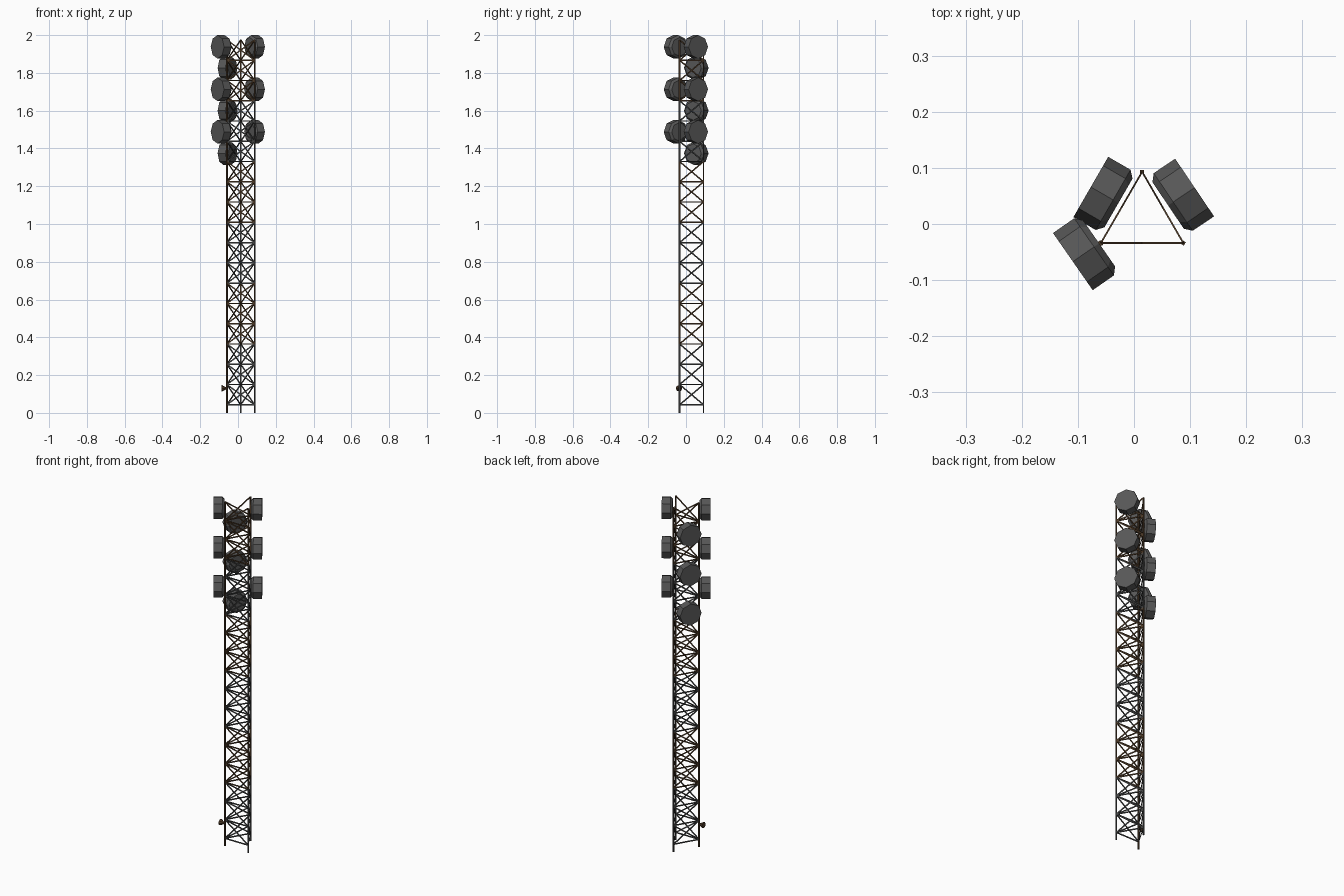
import bpy, bmesh, math
from mathutils import Vector, Matrix

if "Cube" in bpy.data.objects:
    bpy.data.objects.remove(bpy.data.objects["Cube"])


def material(name, rgb):
    m = bpy.data.materials.new(name)
    m.diffuse_color = (*rgb, 1)
    m.use_nodes = True
    m.node_tree.nodes["Principled BSDF"].inputs["Base Color"].default_value = m.diffuse_color
    return m


STEEL = material("dark steel", (0.058, 0.060, 0.060))
RUST = material("rusty steel", (0.080, 0.045, 0.022))
DRUM = material("drum grey", (0.095, 0.095, 0.095))


def finish(bm, name, mats):
    bmesh.ops.recalc_face_normals(bm, faces=bm.faces)
    me = bpy.data.meshes.new(name)
    bm.to_mesh(me)
    bm.free()
    for m in mats:
        me.materials.append(m)
    ob = bpy.data.objects.new(name, me)
    bpy.context.collection.objects.link(ob)
    return ob


def frame(start, direction, side):
    """Matrix with local z along direction and local x along side."""
    z = Vector(direction).normalized()
    y = z.cross(Vector(side)).normalized()
    x = y.cross(z)
    return Matrix.Translation(start) @ Matrix((x, y, z)).transposed().to_4x4()


def bar(bm, a, b, thick, wide, side, mat=0):
    """Flat bar from a to b; thick is measured along side."""
    a, b = Vector(a), Vector(b)
    mx = frame((a + b) / 2, b - a, side) @ Matrix.Diagonal((thick, wide, (b - a).length, 1))
    verts = bmesh.ops.create_cube(bm, size=1, matrix=mx)["verts"]
    for f in {f for v in verts for f in v.link_faces}:
        f.material_index = mat


def lathe(bm, profile, sides, mx):
    """Closed drum from (radius, depth) rings about local z."""
    rings = []
    for r, d in profile:
        rings.append([bm.verts.new(mx @ Vector((r * math.cos(k * math.tau / sides),
                                                r * math.sin(k * math.tau / sides), d)))
                      for k in range(sides)])
    for p, q in zip(rings, rings[1:]):
        for k in range(sides):
            n = (k + 1) % sides
            bm.faces.new((p[k], p[n], q[n], q[k]))
    bm.faces.new(rings[0])
    bm.faces.new(rings[-1])


# Triangular mast plan and panel heights
LEGS = [Vector((-0.059, -0.034, 0)), Vector((0.088, -0.034, 0)), Vector((0.0145, 0.093, 0))]
CENTRE = sum(LEGS, Vector()) / 3
Z0, STEP, PANELS = 0.043, 0.1073, 18
TOP = Z0 + STEP * PANELS


def rusty(i):
    return 1 if i % 6 in (3, 4, 5) else 0


def at(p, z):
    return Vector((p.x, p.y, z))


# Legs, split by panel so the rust bands follow the panels
bm = bmesh.new()
for p in LEGS:
    out = p - CENTRE
    bar(bm, at(p, 0), at(p, Z0), 0.006, 0.007, out)
    for i in range(PANELS):
        z = Z0 + i * STEP
        bar(bm, at(p, z), at(p, z + STEP), 0.006, 0.007, out, rusty(i))
finish(bm, "mast_legs", [STEEL, RUST])

# Cross braces and horizontal struts on the three faces
bm = bmesh.new()
for j in range(3):
    a, b = LEGS[j], LEGS[(j + 1) % 3]
    out = (a + b) / 2 - CENTRE
    for i in range(PANELS):
        z, m = Z0 + i * STEP, rusty(i)
        bar(bm, at(a, z), at(b, z), 0.003, 0.007, out, m)
        bar(bm, at(a, z), at(b, z + STEP), 0.003, 0.007, out, m)
        bar(bm, at(b, z), at(a, z + STEP), 0.003, 0.007, out, m)
finish(bm, "mast_braces", [STEEL, RUST])

# Cable pipe running up the front left leg
bm = bmesh.new()
lathe(bm, [(0.005, 0.0), (0.005, TOP)], 8, Matrix.Translation(LEGS[0]))
finish(bm, "cable_pipe", [RUST])

# Drum antennas: outer face centre (x, y), facing direction, heights
SETS = {
    "right": ((0.108, 0.065), (0.83, 0.56, 0), (1.938, 1.713, 1.488)),
    "front_left": ((-0.109, -0.067), (-0.82, -0.57, 0), (1.938, 1.713, 1.488)),
    "back_left": ((-0.077, 0.066), (-0.866, 0.5, 0), (1.826, 1.600, 1.374)),
}
for name, ((x, y), facing, heights) in SETS.items():
    for n, z in enumerate(heights):
        bm = bmesh.new()
        mx = frame(Vector((x, y, z)), facing, (0, 0, 1))
        lathe(bm, [(0.062, 0), (0.062, -0.046), (0.05, -0.057)], 8, mx)
        finish(bm, f"drum_antenna_{name}_{n + 1}", [DRUM])

# Small horn near the foot of the mast
bm = bmesh.new()
lathe(bm, [(0.017, 0), (0.017, -0.003), (0.004, -0.026)], 8,
      frame(Vector((-0.087, -0.037, 0.13)), (-1, 0, 0), (0, 0, 1)))
finish(bm, "small_horn", [RUST])
